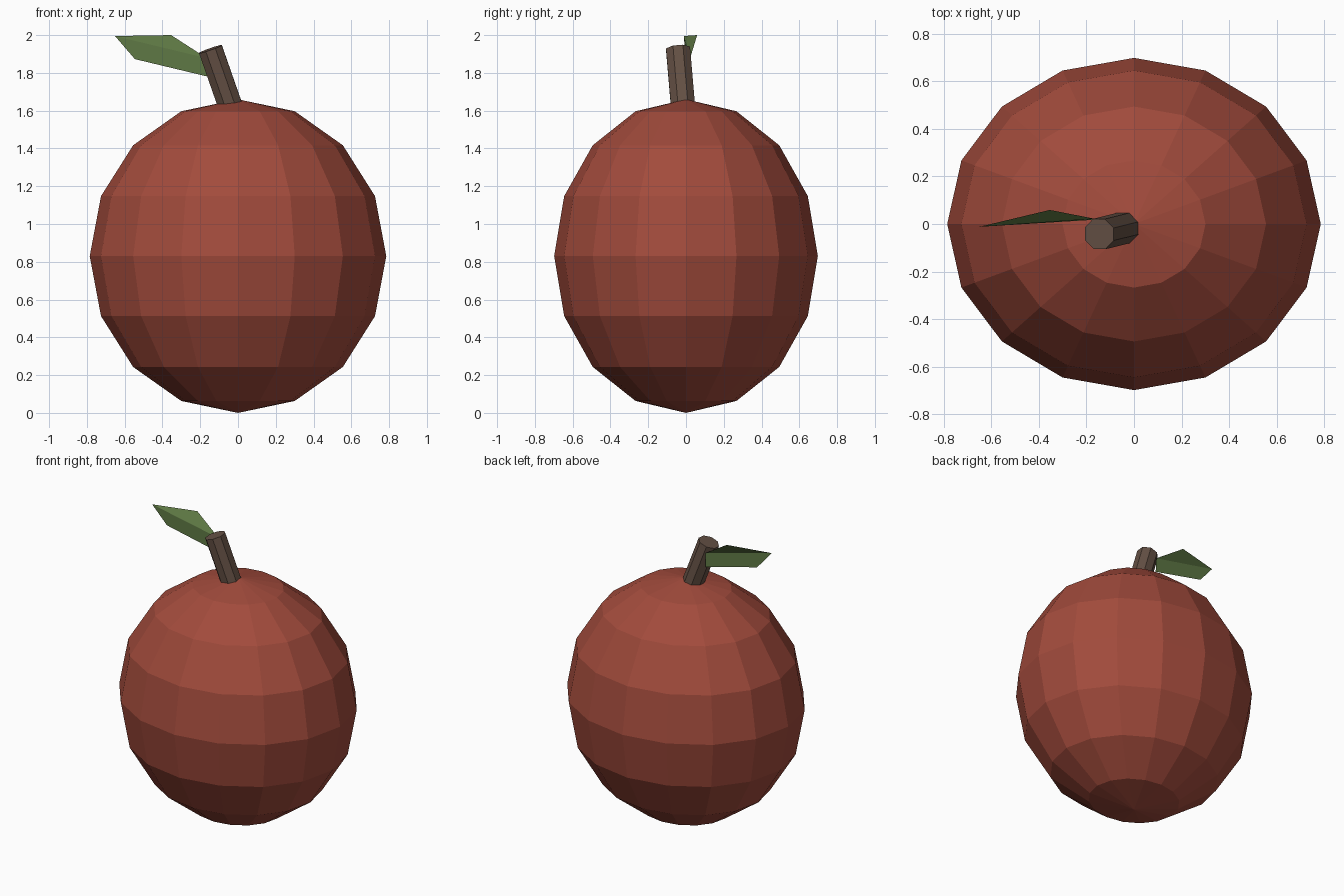
import bpy
import math
from mathutils import Vector, Matrix

if "Cube" in bpy.data.objects:
    bpy.data.objects.remove(bpy.data.objects["Cube"])


def paint(obj, name, rgb):
    mat = bpy.data.materials.new(name)
    mat.diffuse_color = (*rgb, 1)
    mat.use_nodes = True
    mat.node_tree.nodes["Principled BSDF"].inputs["Base Color"].default_value = mat.diffuse_color
    obj.data.materials.append(mat)


# Fruit body: low-poly sphere, stretched to an ellipsoid
bpy.ops.mesh.primitive_uv_sphere_add(segments=16, ring_count=8, radius=1, location=(0, 0, 0.83))
body = bpy.context.object
body.name = "fruit_body"
body.scale = (0.785, 0.698, 0.83)
paint(body, "red_skin", (0.36, 0.07, 0.045))

# Stem: eight-sided cylinder leaning left and slightly forward, sunk into the body
top = Vector((-0.146, -0.042, 1.926))
bottom = Vector((-0.032, -0.014, 1.60))
axis = top - bottom
bpy.ops.mesh.primitive_cylinder_add(vertices=8, radius=0.069, depth=axis.length)
stem = bpy.context.object
stem.name = "stem"
stem.data.transform(Matrix.Rotation(math.radians(22.5), 4, 'Z'))
stem.rotation_mode = 'QUATERNION'
stem.rotation_quaternion = Vector((0, 0, 1)).rotation_difference(axis)
stem.location = (top + bottom) / 2
paint(stem, "brown_bark", (0.127, 0.08, 0.058))

# Leaf: thin sheet creased from the tip to the stem
points = [
    (-0.651, -0.012, 1.995),  # tip
    (-0.354, 0.059, 2.0),     # upper edge
    (-0.165, 0.022, 1.878),   # upper base
    (-0.163, 0.018, 1.781),   # lower base
    (-0.546, 0.0, 1.873),     # lower edge
]
mesh = bpy.data.meshes.new("leaf")
mesh.from_pydata(points, [], [(0, 2, 1), (0, 4, 3, 2)])
leaf = bpy.data.objects.new("leaf", mesh)
bpy.context.collection.objects.link(leaf)
paint(leaf, "green_leaf", (0.117, 0.195, 0.06))
